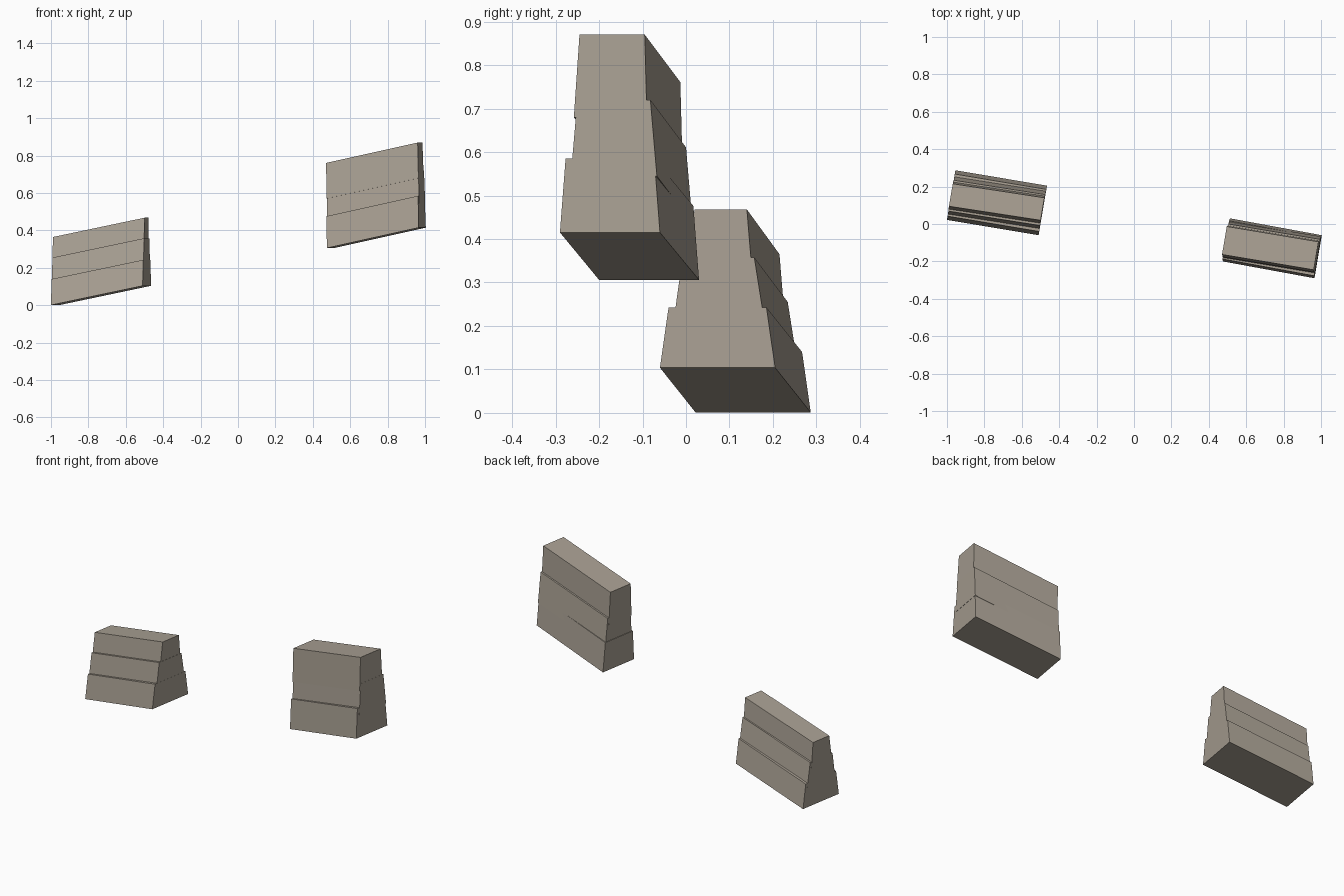
import bpy
import bmesh

cube = bpy.data.objects.get("Cube")
if cube:
    bpy.data.objects.remove(cube, do_unlink=True)

# Single stone colour
stone = bpy.data.materials.new("warm_grey_stone")
stone.use_nodes = True
colour = (0.40, 0.355, 0.295, 1)
stone.diffuse_color = colour
stone.node_tree.nodes["Principled BSDF"].inputs["Base Color"].default_value = colour

LENGTH = 0.49   # run of every slab along x
SKEW = 0.17     # x drift across the slab's thickness


def slab(name, corner, drop, bottom, top, shift):
    """Tapered slab; bottom and top are (z, front y, back y) at the +x end.
    The -x end lies lower by drop and further back by shift."""
    corner_x, corner_y, lean = corner
    bm = bmesh.new()
    bmesh.ops.create_cube(bm, size=1)
    for v in bm.verts:
        z, front, back = top if v.co.z > 0 else bottom
        y = back if v.co.y > 0 else front
        x = corner_x + SKEW * (y - corner_y) + lean * v.co.z
        if v.co.x < 0:
            x, y, z = x - LENGTH, y + shift, z - drop
        v.co = (x, y, z)
    bmesh.ops.recalc_face_normals(bm, faces=bm.faces)
    mesh = bpy.data.meshes.new(name)
    bm.to_mesh(mesh)
    bm.free()
    mesh.materials.append(stone)
    bpy.context.collection.objects.link(bpy.data.objects.new(name, mesh))


# Low stack on the right side, widest at the foot
drop = 0.103
slab("right_stone_base", (-0.51, -0.06, 0), drop,
     (0.104, -0.06, 0.205), (0.243, -0.04, 0.185), 0.082)
slab("right_stone_middle", (-0.511, -0.06, 0), drop,
     (0.20, -0.03, 0.182), (0.358, -0.008, 0.157), 0.077)
slab("right_stone_top", (-0.513, -0.06, 0), drop,
     (0.322, 0.0, 0.152), (0.468, 0.02, 0.14), 0.075)

# High stack on the left side, narrower and taller
drop = 0.109
slab("left_stone_base", (0.963, -0.29, -0.004), drop,
     (0.415, -0.29, -0.06), (0.585, -0.277, -0.073), 0.09)
slab("left_stone_middle", (0.961, -0.29, -0.004), drop,
     (0.545, -0.265, -0.067), (0.72, -0.25, -0.082), 0.082)
slab("left_stone_top", (0.956, -0.29, -0.006), drop,
     (0.68, -0.258, -0.09), (0.87, -0.245, -0.095), 0.082)
